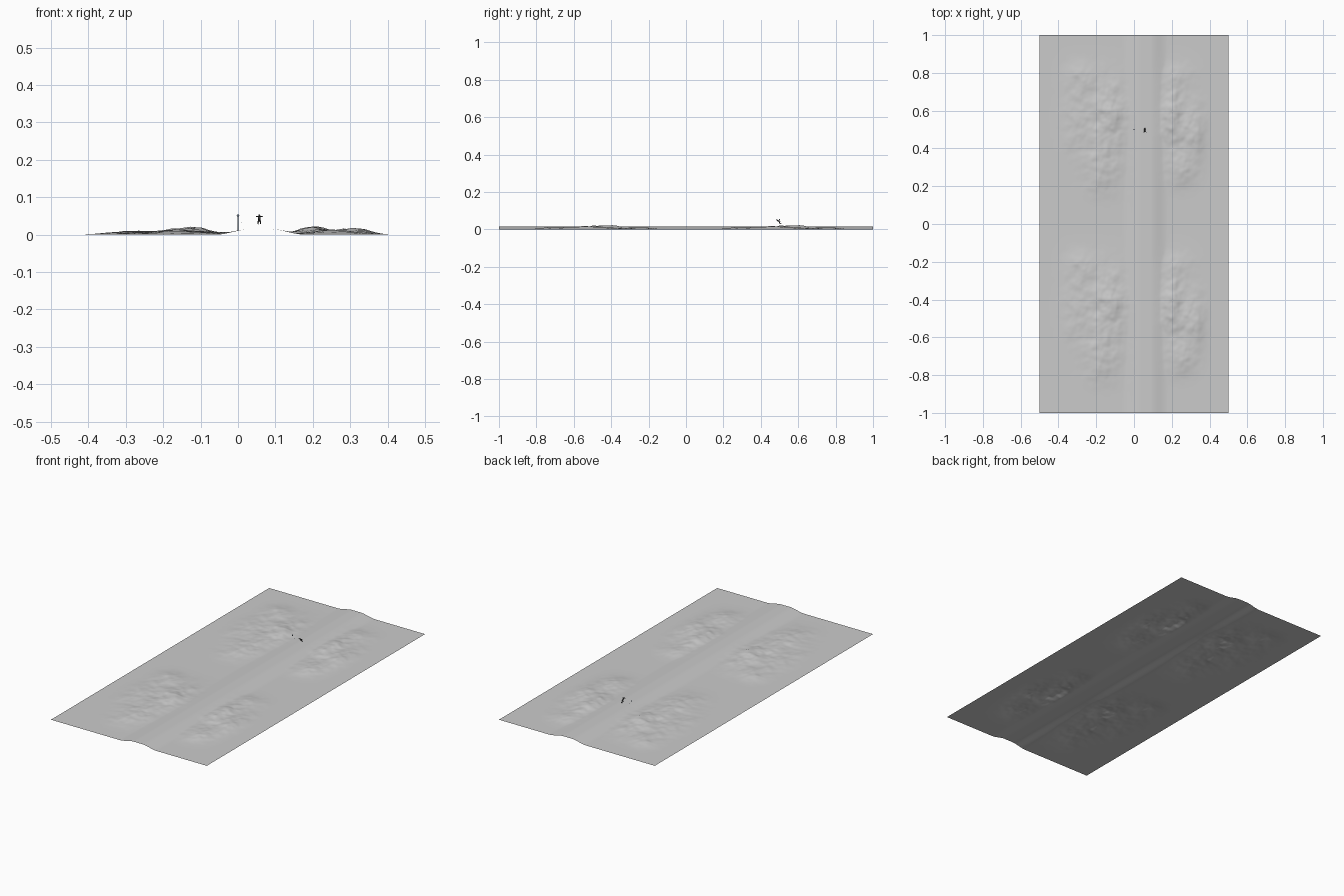
import bpy, bmesh, math
from mathutils import Vector, noise

cube = bpy.data.objects.get("Cube")
if cube:
    bpy.data.objects.remove(cube, do_unlink=True)


def material(name, rgb):
    m = bpy.data.materials.new(name)
    m.use_nodes = True
    m.diffuse_color = (*rgb, 1)
    m.node_tree.nodes["Principled BSDF"].inputs["Base Color"].default_value = (*rgb, 1)
    return m


ground_grey = material("ground grey", (0.6, 0.6, 0.6))
dark_grey = material("dark grey", (0.06, 0.06, 0.06))
steel_blue = material("steel blue", (0.25, 0.32, 0.4))


def finish(bm, name, mat):
    mesh = bpy.data.meshes.new(name)
    bm.to_mesh(mesh)
    bm.free()
    mesh.materials.append(mat)
    mesh.shade_smooth()
    obj = bpy.data.objects.new(name, mesh)
    bpy.context.collection.objects.link(obj)
    return obj


def rod(name, a, b, radius, mat, tip=None):
    """Tapered cylinder between two points."""
    a, b = Vector(a), Vector(b)
    bm = bmesh.new()
    bmesh.ops.create_cone(bm, cap_ends=True, segments=10, radius1=radius,
                          radius2=radius if tip is None else tip, depth=(b - a).length)
    turn = (b - a).to_track_quat("Z", "Y").to_matrix().to_4x4()
    turn.translation = (a + b) / 2
    bmesh.ops.transform(bm, matrix=turn, verts=bm.verts)
    return finish(bm, name, mat)


def ball(name, centre, radius, mat):
    bm = bmesh.new()
    bmesh.ops.create_uvsphere(bm, u_segments=12, v_segments=8, radius=radius)
    bmesh.ops.translate(bm, vec=centre, verts=bm.verts)
    return finish(bm, name, mat)


def step(a, b, v):
    t = min(1, max(0, (v - a) / (b - a)))
    return t * t * (3 - 2 * t)


# Broad hills in one square tile: x, y, width, length, height
HILLS = [(-0.13, 0.58, 0.09, 0.17, 0.016), (-0.17, 0.30, 0.09, 0.13, 0.012),
         (-0.30, 0.55, 0.08, 0.17, 0.008), (-0.27, 0.78, 0.09, 0.08, 0.007),
         (0.20, 0.57, 0.06, 0.17, 0.017), (0.31, 0.50, 0.06, 0.15, 0.014),
         (0.25, 0.29, 0.08, 0.09, 0.009), (0.23, 0.78, 0.08, 0.08, 0.006)]


def height(x, y):
    y = y % 1.0
    ridge = 0.015 * step(-0.06, 0.035, x) * step(-0.18, -0.085, -x)
    hills = sum(h * math.exp(-((x - cx) / w) ** 2 - ((y - cy) / l) ** 2)
                for cx, cy, w, l, h in HILLS)
    border = step(0, 0.2, y) * step(0, 0.2, 1 - y) * step(0, 0.12, 0.48 - abs(x))
    track = 1 - step(-0.02, 0.04, x) * step(-0.13, -0.08, -x)
    # Crumpled detail grows with the hills
    rough = noise.noise(Vector((x * 13, y * 11, 2.3))) * 0.45
    rough += noise.noise(Vector((x * 28, y * 24, 5.1))) * 0.3
    rough += noise.noise(Vector((x * 60, y * 50, 8.7))) * 0.1
    hills *= border * track * (1 + rough)
    return max(0, max(ridge, hills) + 0.35 * min(ridge, hills))


# Terrain sheet made of two matching tiles
bm = bmesh.new()
bmesh.ops.create_grid(bm, x_segments=150, y_segments=300, size=1)
for v in bm.verts:
    v.co.x *= 0.5
    v.co.z = height(v.co.x, v.co.y)
finish(bm, "terrain", ground_grey)

# Slim marker post with a round head
rod("marker_post", (0, 0.5, 0.01), (0, 0.5, 0.05), 0.0008, steel_blue)
ball("marker_head", (0, 0.5, 0.051), 0.0035, steel_blue)
ball("small_marker", (0.01, 0.5, 0.033), 0.001, steel_blue)

# Small figure leaning forward above the track
X = 0.057
rod("torso", (X, 0.503, 0.038), (X, 0.489, 0.048), 0.003, dark_grey, 0.0035)
ball("head", (X, 0.486, 0.0515), 0.0026, dark_grey)
for side, label in ((1, "left"), (-1, "right")):
    rod(label + "_arm", (X + side * 0.002, 0.49, 0.048),
        (X + side * 0.009, 0.486, 0.049), 0.0011, dark_grey)
    knee = (X + side * 0.003, 0.497, 0.034)
    rod(label + "_thigh", (X + side * 0.002, 0.503, 0.038), knee, 0.0018, dark_grey)
    rod(label + "_shin", knee, (X + side * 0.003, 0.509, 0.029), 0.0014, dark_grey)
